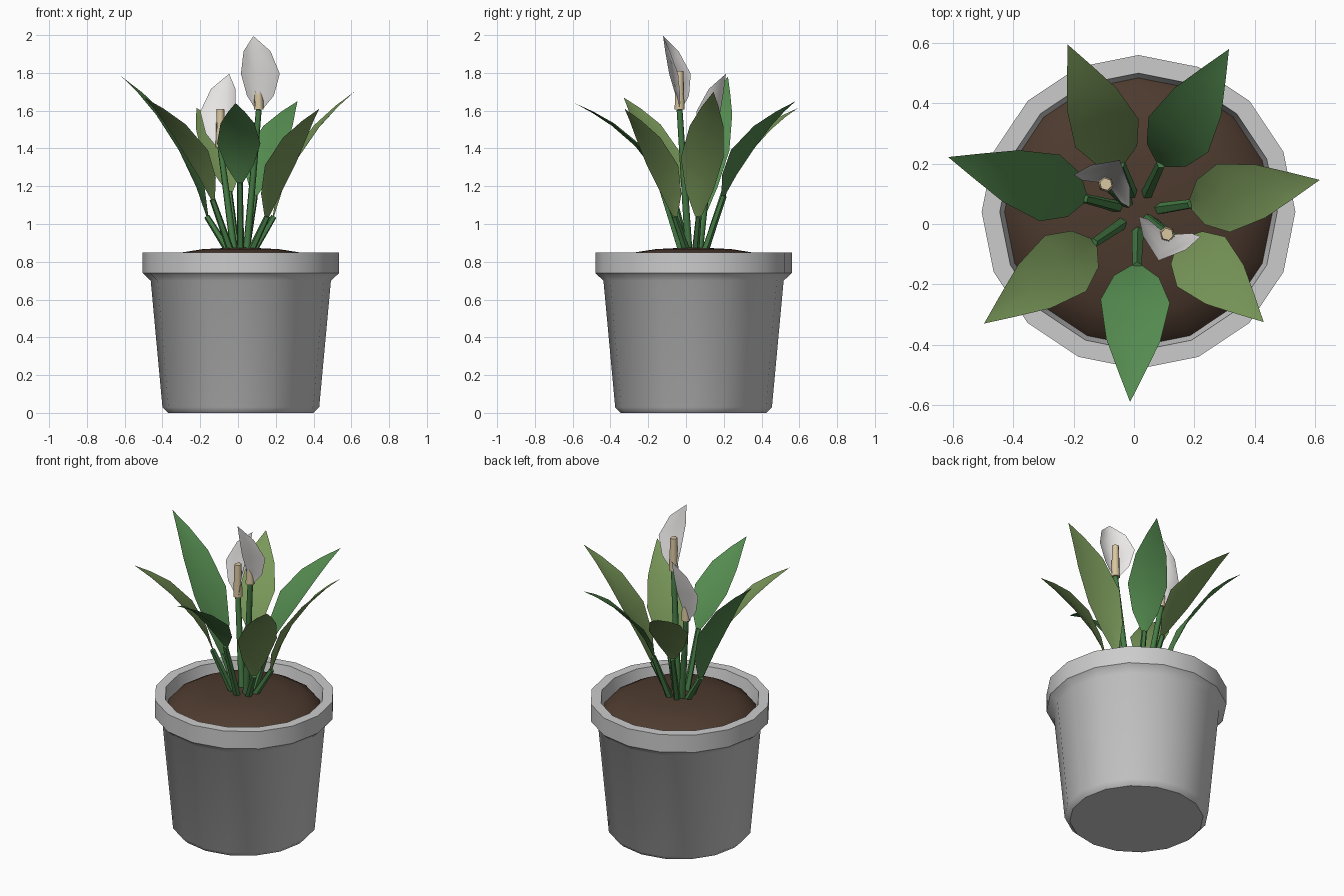
import bpy, bmesh, math
from mathutils import Vector as V

if "Cube" in bpy.data.objects:
    bpy.data.objects.remove(bpy.data.objects["Cube"])

CENTRE = V((0.015, 0.04, 0))


def material(name, r, g, b):
    m = bpy.data.materials.new(name)
    m.diffuse_color = (r, g, b, 1)
    m.use_nodes = True
    m.node_tree.nodes["Principled BSDF"].inputs["Base Color"].default_value = m.diffuse_color
    return m


LIGHT = material("light_leaf", 0.19, 0.31, 0.10)
DARK = material("dark_leaf", 0.09, 0.26, 0.08)
STEM = material("stem_green", 0.06, 0.20, 0.06)
SOIL = material("soil_brown", 0.075, 0.043, 0.028)
WHITE = material("petal_white", 0.85, 0.83, 0.82)
CREAM = material("spadix_cream", 0.70, 0.57, 0.36)


def make(name, verts, faces, mat=None, angle=35, closed=True):
    me = bpy.data.meshes.new(name)
    me.from_pydata([tuple(v) for v in verts], [], faces)
    bm = bmesh.new()
    bm.from_mesh(me)
    bmesh.ops.remove_doubles(bm, verts=bm.verts, dist=1e-5)
    if closed:
        bmesh.ops.recalc_face_normals(bm, faces=bm.faces)
    bm.to_mesh(me)
    bm.free()
    ob = bpy.data.objects.new(name, me)
    bpy.context.collection.objects.link(ob)
    if mat:
        me.materials.append(mat)
    bpy.ops.object.select_all(action='DESELECT')
    ob.select_set(True)
    bpy.context.view_layer.objects.active = ob
    bpy.ops.object.shade_smooth_by_angle(angle=math.radians(angle))
    return ob


def lathe(name, profile, n, mat=None, angle=35):
    verts = [CENTRE + V((r * math.cos(2 * math.pi * i / n),
                         r * math.sin(2 * math.pi * i / n), z))
             for r, z in profile for i in range(n)]
    faces = [(k * n + i, k * n + (i + 1) % n, (k + 1) * n + (i + 1) % n, (k + 1) * n + i)
             for k in range(len(profile) - 1) for i in range(n)]
    return make(name, verts, faces, mat, angle)


def tube(name, a, b, r0, r1, mat, n=6):
    a, b = V(a), V(b)
    d = (b - a).normalized()
    u = d.cross(V((0.3, 1, 0))).normalized()
    w = d.cross(u)
    verts = [p + r * (u * math.cos(2 * math.pi * i / n) + w * math.sin(2 * math.pi * i / n))
             for p, r in ((a, r0), (b, r1)) for i in range(n)]
    faces = [(i, (i + 1) % n, n + (i + 1) % n, n + i) for i in range(n)]
    faces += [tuple(range(n)), tuple(range(n, 2 * n))]
    return make(name, verts, faces, mat, 65)


def sheet(name, rows, mat):
    """Folded blade from rows of (left edge, midrib, right edge)."""
    verts = [p for row in rows for p in row]
    faces = [(3 * k + j, 3 * k + j + 1, 3 * k + j + 4, 3 * k + j + 3)
             for k in range(len(rows) - 1) for j in (0, 1)]
    return make(name, verts, faces, mat, 85, closed=False)


# Pot with overhanging rim
lathe("pot", [(0, 0), (0.385, 0), (0.415, 0.03), (0.477, 0.70), (0.52, 0.74),
              (0.52, 0.85), (0.46, 0.85), (0.44, 0.75)], 16, angle=43)

# Domed soil
lathe("soil", [(0.445, 0.77), (0.42, 0.80), (0.34, 0.845), (0.2, 0.867), (0, 0.877)],
      16, SOIL, 60)


# Leaves: stem foot, blade base, tip
def leaf(i, base, tip, mat):
    base, tip = V(base), V(tip)
    out = V((base.x - CENTRE.x, base.y - CENTRE.y, 0)).normalized()
    foot = CENTRE + out * 0.062 + V((0, 0, 0.85))
    tube(f"leaf_stem_{i}", foot, base, 0.021, 0.016, STEM, 5)
    span = tip - base
    flat = V((span.x, span.y, 0))
    side = V((-flat.y, flat.x, 0)).normalized()
    ctrl = base + flat * 0.23 + V((0, 0, span.z * 0.58))
    rows = []
    for t, w in ((0, 0.018), (0.18, 0.075), (0.42, 0.115), (0.68, 0.09), (0.86, 0.043), (1, 0)):
        p = base * (1 - t) ** 2 + ctrl * 2 * t * (1 - t) + tip * t * t
        tangent = (ctrl - base) * (1 - t) + (tip - ctrl) * t
        up = tangent.cross(side).normalized()
        lift = up * (0.17 * w * (1 if up.z > 0 else -1))
        rows.append((p + side * w + lift, p, p - side * w + lift))
    sheet(f"leaf_{i}", rows, mat)


LEAVES = [((0.19, 0.066, 1.04), (0.616, 0.146, 1.70), LIGHT),
          ((0.09, 0.20, 1.15), (0.315, 0.58, 1.65), DARK),
          ((-0.045, 0.20, 1.17), (-0.22, 0.595, 1.615), LIGHT),
          ((-0.165, 0.085, 1.04), (-0.616, 0.222, 1.78), DARK),
          ((-0.135, -0.063, 1.13), (-0.497, -0.33, 1.67), LIGHT),
          ((0.155, -0.06, 1.04), (0.43, -0.325, 1.61), LIGHT),
          ((0.01, -0.14, 1.22), (-0.013, -0.59, 1.64), DARK)]
for i, args in enumerate(LEAVES):
    leaf(i + 1, *args)


# Flowers: stem, spadix and hooded white petal
def flower(i, foot, base, facing):
    base = V(base)
    a = math.radians(facing)
    fwd = V((math.cos(a), math.sin(a), 0))
    side = V((-fwd.y, fwd.x, 0))
    tube(f"flower_stem_{i}", foot, base, 0.02, 0.016, STEM)
    tube(f"spadix_{i}", base, base + V((0, 0, 0.205)), 0.027, 0.021, CREAM)
    rows = []
    for z, w, back, fold in ((0, 0.018, 0.005, 0.01), (0.075, 0.075, 0.022, 0.05),
                             (0.19, 0.108, 0.058, 0.085), (0.31, 0.075, 0.08, 0.05),
                             (0.39, 0, 0.092, 0)):
        p = base - fwd * back + V((0, 0, z))
        rows.append((p - side * w + fwd * fold, p, p + side * w + fwd * fold))
    sheet(f"flower_petal_{i}", rows, WHITE)


flower(1, (0.045, 0.015, 0.85), (0.11, -0.034, 1.605), 72)
flower(2, (-0.02, 0.07, 0.85), (-0.093, 0.132, 1.405), 240)
